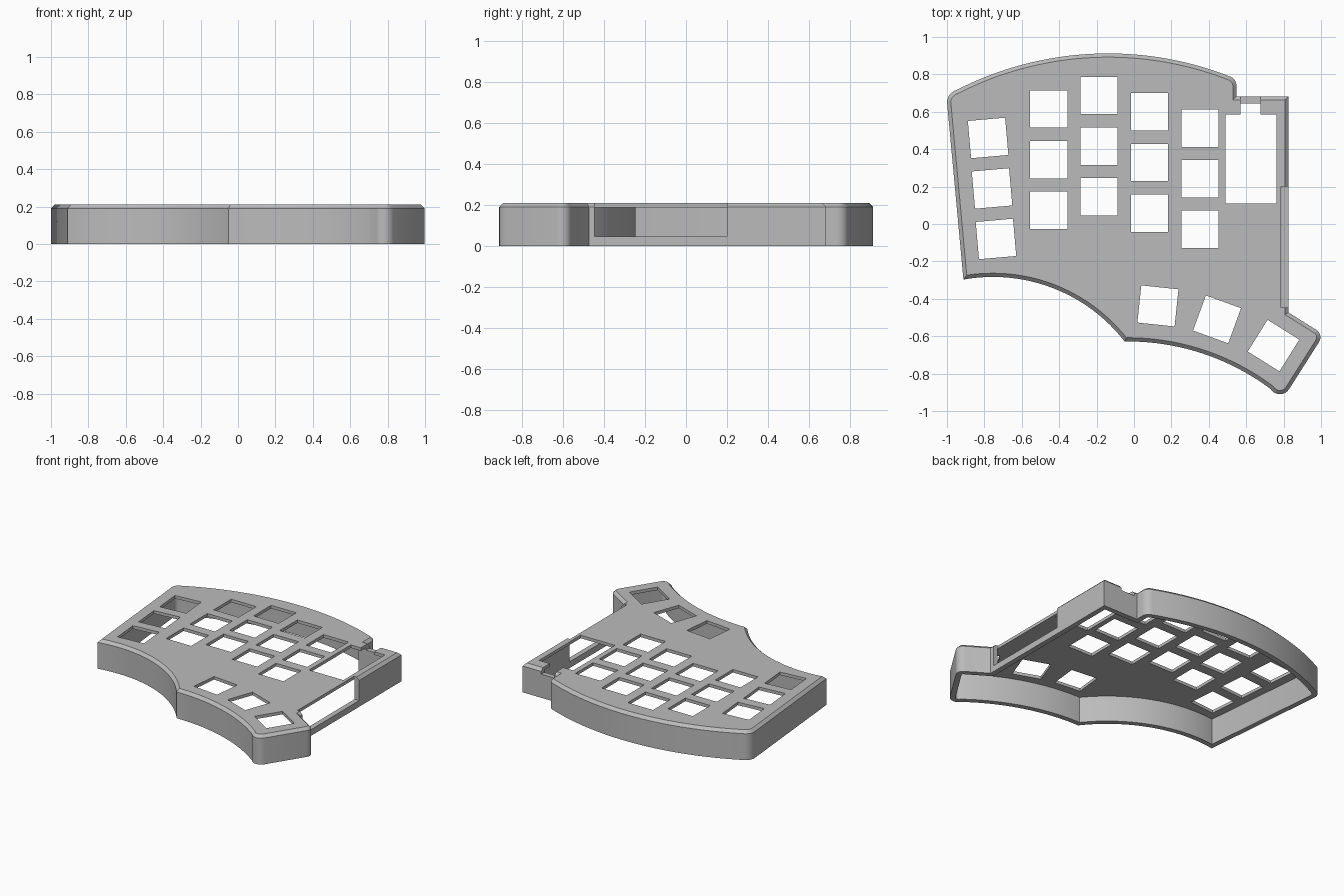
import bpy
import bmesh
from math import radians, cos, sin, atan2, pi
from mathutils import Vector

if "Cube" in bpy.data.objects:
    bpy.data.objects.remove(bpy.data.objects["Cube"], do_unlink=True)

HEIGHT, CHAMFER, WALL, PLATE = 0.21, 0.02, 0.037, 0.022
KEY, PITCH = 0.2, 0.271


def arc(a, m, b, n):
    """Points on the circle through a, m and b, from a to b."""
    a, m, b = Vector(a), Vector(m), Vector(b)
    d = 2 * (a.x * (m.y - b.y) + m.x * (b.y - a.y) + b.x * (a.y - m.y))
    sa, sm, sb = a.length_squared, m.length_squared, b.length_squared
    c = Vector(((sa * (m.y - b.y) + sm * (b.y - a.y) + sb * (a.y - m.y)) / d,
                (sa * (b.x - m.x) + sm * (a.x - b.x) + sb * (m.x - a.x)) / d))
    r = (a - c).length
    t0, tm, t1 = (atan2(p.y - c.y, p.x - c.x) for p in (a, m, b))
    sweep = (t1 - t0) % (2 * pi)
    if (tm - t0) % (2 * pi) > sweep:
        sweep -= 2 * pi
    return [c + r * Vector((cos(t0 + sweep * i / n), sin(t0 + sweep * i / n)))
            for i in range(n + 1)]


def inset(pts, dist):
    """Mitred inward offset of a clockwise outline."""
    out = []
    for i, p in enumerate(pts):
        d0 = (p - pts[i - 1]).normalized()
        d1 = (pts[(i + 1) % len(pts)] - p).normalized()
        n0, n1 = Vector((d0.y, -d0.x)), Vector((d1.y, -d1.x))
        out.append(p + (n0 + n1) * dist / (1 + n0.dot(n1)))
    return out


def loft(name, layers):
    """Closed solid through matching (outline, z) layers."""
    bm = bmesh.new()
    rings = [[bm.verts.new((p[0], p[1], z)) for p in pts] for pts, z in layers]
    n = len(rings[0])
    for lo, hi in zip(rings, rings[1:]):
        for i in range(n):
            j = (i + 1) % n
            bm.faces.new((lo[i], lo[j], hi[j], hi[i]))
    bm.faces.new(rings[0])
    bm.faces.new(rings[-1])
    bmesh.ops.recalc_face_normals(bm, faces=bm.faces[:])
    mesh = bpy.data.meshes.new(name)
    bm.to_mesh(mesh)
    bm.free()
    obj = bpy.data.objects.new(name, mesh)
    bpy.context.collection.objects.link(obj)
    return obj


def rect(x0, x1, y0, y1):
    return [(x0, y0), (x1, y0), (x1, y1), (x0, y1)]


def key_outline(x, y, degrees):
    t, h = radians(degrees), KEY / 2
    return [(x + u * cos(t) - v * sin(t), y + u * sin(t) + v * cos(t))
            for u, v in rect(-h, h, -h, h)]


# Case outline, clockwise from the back left corner
path = arc((-1.0, 0.655), (-0.985, 0.692), (-0.95, 0.716), 6)
path += arc((-0.95, 0.716), (-0.14, 0.912), (0.505, 0.792), 32)
path += arc((0.505, 0.792), (0.538, 0.77), (0.548, 0.73), 6)
path += [Vector(p) for p in ((0.548, 0.682), (0.826, 0.682), (0.826, -0.473))]
path += arc((0.965, -0.56), (0.995, -0.592), (0.99, -0.63), 8)
path += arc((0.83, -0.882), (0.785, -0.91), (0.73, -0.882), 8)
path += arc((0.73, -0.882), (0.35, -0.687), (-0.05, -0.628), 20)
path += arc((-0.05, -0.628), (-0.42, -0.348), (-0.912, -0.297), 24)
outline = [p for i, p in enumerate(path) if (p - path[i - 1]).length > 1e-4]

# Chamfered body
case = loft("keyboard_case", [(outline, 0), (outline, HEIGHT - CHAMFER),
                              (inset(outline, CHAMFER), HEIGHT)])

# Hollow underside
cavity = inset(outline, WALL)
cutters = [loft("cavity_cutter", [(cavity, -0.1), (cavity, HEIGHT - PLATE)])]

# Key openings: straight columns, tilted outer column, thumb fan
keys = [(x, y - row * PITCH, 0)
        for x, y in ((-0.455, 0.615), (-0.187, 0.687), (0.083, 0.6), (0.353, 0.513))
        for row in range(3)]
keys += [(-0.78 + 0.021 * row, 0.46 - 0.27 * row, 5) for row in range(3)]
keys += [(0.128, -0.438, -6), (0.444, -0.51, -20), (0.746, -0.65, -32)]
for key in keys:
    shape = key_outline(*key)
    cutters.append(loft("key_cutter", [(shape, 0.1), (shape, 0.3)]))

# Controller window, connector notch and open side
window = [(0.49, 0.11), (0.763, 0.11), (0.763, 0.585), (0.677, 0.585),
          (0.677, 0.643), (0.57, 0.643), (0.57, 0.585), (0.49, 0.585)]
for name, shape, z in (("window_cutter", window, 0.1),
                       ("notch_cutter", rect(0.57, 0.677, 0.63, 0.75), 0.17),
                       ("side_cutter", rect(0.786, 0.9, -0.446, 0.2), 0.045)):
    cutters.append(loft(name, [(shape, z), (shape, 0.3)]))

# Cut everything and drop the helpers
for cutter in cutters:
    cutter.hide_render = True
    mod = case.modifiers.new(cutter.name, "BOOLEAN")
    mod.operation = "DIFFERENCE"
    mod.solver = "EXACT"
    mod.object = cutter
bpy.context.view_layer.update()
result = bpy.data.meshes.new_from_object(
    case.evaluated_get(bpy.context.evaluated_depsgraph_get()))
case.modifiers.clear()
case.data = result
for cutter in cutters:
    bpy.data.objects.remove(cutter, do_unlink=True)

# Grey plastic
grey = bpy.data.materials.new("grey_plastic")
grey.use_nodes = True
colour = (0.5, 0.5, 0.5, 1)
grey.diffuse_color = colour
grey.node_tree.nodes["Principled BSDF"].inputs["Base Color"].default_value = colour
case.data.materials.clear()
case.data.materials.append(grey)

bpy.ops.object.select_all(action="DESELECT")
case.select_set(True)
bpy.context.view_layer.objects.active = case
bpy.ops.object.shade_smooth_by_angle(angle=radians(25))
